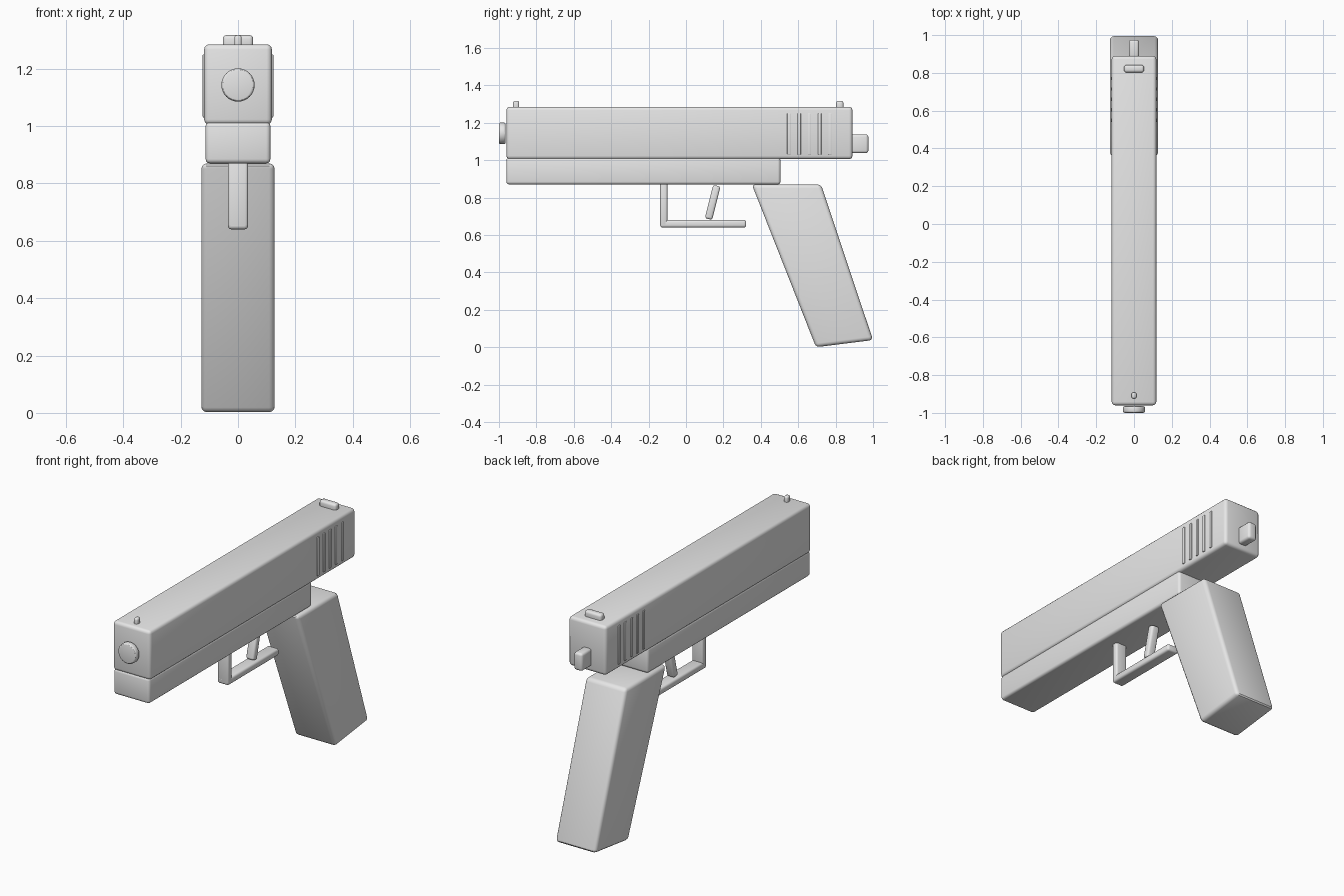
import bpy
import bmesh
from math import pi, atan2, hypot

cube = bpy.data.objects.get("Cube")
if cube:
    bpy.data.objects.remove(cube, do_unlink=True)

# Single grey finish
GREY = (0.8, 0.8, 0.8, 1)
grey = bpy.data.materials.new("plain grey")
grey.diffuse_color = GREY
grey.use_nodes = True
grey.node_tree.nodes["Principled BSDF"].inputs["Base Color"].default_value = GREY


def finish(obj, name, bevel):
    """Name the part, give it the finish and rounded edges."""
    obj.name = obj.data.name = name
    obj.data.materials.append(grey)
    mod = obj.modifiers.new("rounded edges", "BEVEL")
    mod.width = bevel
    mod.segments = 3
    mod.limit_method = "ANGLE"
    bpy.ops.object.select_all(action="DESELECT")
    bpy.context.view_layer.objects.active = obj
    obj.select_set(True)
    bpy.ops.object.modifier_apply(modifier=mod.name)
    bpy.ops.object.shade_smooth_by_angle()
    return obj


def side_profile(name, points, half_width, bevel, centre=0):
    """Extrude a (y, z) outline across x."""
    bm = bmesh.new()
    face = bm.faces.new([bm.verts.new((centre - half_width, y, z)) for y, z in points])
    new = bmesh.ops.extrude_face_region(bm, geom=[face])["geom"]
    verts = [v for v in new if isinstance(v, bmesh.types.BMVert)]
    bmesh.ops.translate(bm, verts=verts, vec=(2 * half_width, 0, 0))
    bmesh.ops.recalc_face_normals(bm, faces=bm.faces)
    mesh = bpy.data.meshes.new(name)
    bm.to_mesh(mesh)
    bm.free()
    obj = bpy.data.objects.new(name, mesh)
    bpy.context.collection.objects.link(obj)
    return finish(obj, name, bevel)


def block(name, y0, y1, z0, z1, half_width, bevel, centre=0):
    outline = [(y0, z0), (y1, z0), (y1, z1), (y0, z1)]
    return side_profile(name, outline, half_width, bevel, centre)


def bar(name, start, end, thickness, half_width, bevel):
    """Slanted bar between two (y, z) points."""
    (y0, z0), (y1, z1) = start, end
    length = hypot(y1 - y0, z1 - z0)
    ny = -(z1 - z0) / length * thickness / 2
    nz = (y1 - y0) / length * thickness / 2
    outline = [(y0 + ny, z0 + nz), (y0 - ny, z0 - nz),
               (y1 - ny, z1 - nz), (y1 + ny, z1 + nz)]
    return side_profile(name, outline, half_width, bevel)


# Main body
block("slide", -0.96, 0.89, 1.005, 1.285, 0.118, 0.018)
block("frame", -0.96, 0.505, 0.87, 1.015, 0.113, 0.015)
side_profile("grip", [(0.352, 0.87), (0.722, 0.87), (1.0, 0.038), (0.695, 0.0)], 0.128, 0.02)

# Muzzle disc
bpy.ops.mesh.primitive_cylinder_add(vertices=32, radius=0.058, depth=0.036,
                                    location=(0, -0.982, 1.143), rotation=(pi / 2, 0, 0))
finish(bpy.context.object, "muzzle", 0.01)

# Rear tab and sights
block("rear_tab", 0.88, 0.975, 1.037, 1.138, 0.027, 0.014)
block("front_sight", -0.925, -0.892, 1.265, 1.317, 0.013, 0.01)
block("rear_sight", 0.802, 0.842, 1.265, 1.317, 0.053, 0.013)

# Trigger and its guard
block("guard_post", -0.138, -0.1, 0.645, 0.88, 0.035, 0.01)
block("guard_bar", -0.138, 0.322, 0.64, 0.68, 0.035, 0.012)
bar("trigger", (0.12, 0.685), (0.165, 0.863), 0.04, 0.025, 0.012)

# Raised grip ribs on both sides of the slide
for side, label in ((1, "left"), (-1, "right")):
    for i in range(5):
        y = 0.55 + i * 0.055
        block(f"{label}_rib_{i + 1}", y - 0.009, y + 0.009, 1.03, 1.25,
              0.006, 0.003, side * 0.117)
